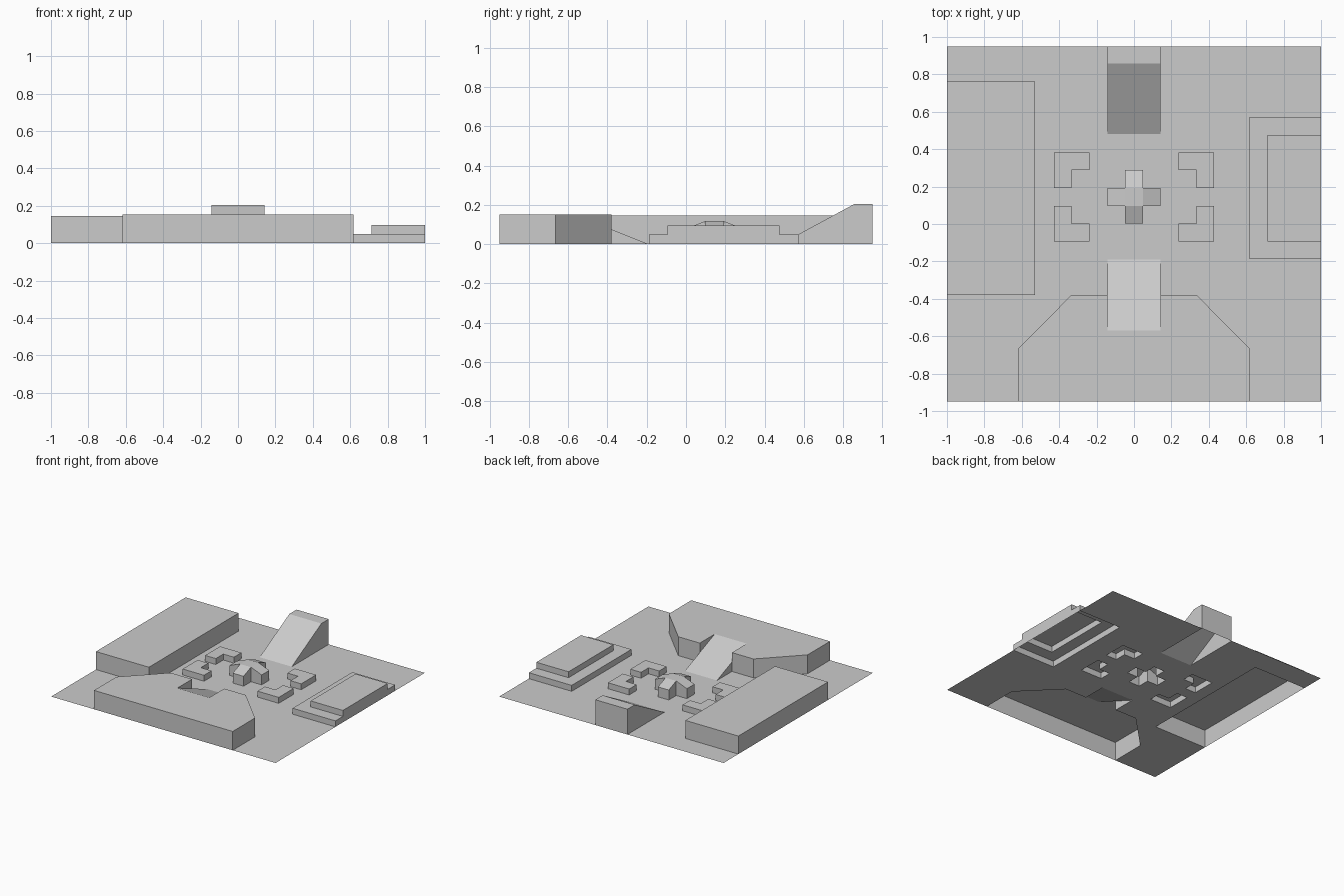
import bpy, bmesh

if "Cube" in bpy.data.objects:
    bpy.data.objects.remove(bpy.data.objects["Cube"])


def build(name, polys):
    """Join 3D polygons into one open shell whose top faces look up."""
    bm = bmesh.new()
    for p in polys:
        bm.faces.new([bm.verts.new(v) for v in p])
    bmesh.ops.remove_doubles(bm, verts=bm.verts, dist=1e-4)
    bmesh.ops.recalc_face_normals(bm, faces=bm.faces)
    if sum(f.normal.z * f.calc_area() for f in bm.faces) < 0:
        bmesh.ops.reverse_faces(bm, faces=bm.faces)
    return finish(name, bm)


def finish(name, bm):
    me = bpy.data.meshes.new(name)
    bm.to_mesh(me)
    bm.free()
    ob = bpy.data.objects.new(name, me)
    bpy.context.collection.objects.link(ob)
    return ob


def flat(path, z):
    return [(x, y, z) for x, y in path]


def walls(path, z0, z1, closed=True):
    ends = path[1:] + path[:1] if closed else path[1:]
    return [[(*a, z0), (*b, z0), (*b, z1), (*a, z1)] for a, b in zip(path, ends)]


def rect(x0, x1, y0, y1):
    return [(x0, y0), (x1, y0), (x1, y1), (x0, y1)]


X, Y = 1.0, 0.95      # half size of the ground
W = 0.143             # half width of both ramps
A, B = 0.048, 0.143   # half width and reach of the centre cross
CY = 0.145            # centre of the plaza

# corner walls around the centre
ell = [(0.428, 0.238), (0.238, 0.238), (0.238, 0.143),
       (0.333, 0.143), (0.333, 0.048), (0.428, 0.048)]
ells = [[(sx * x, CY + sy * y) for x, y in ell] for sx in (-1, 1) for sy in (-1, 1)]
for i, path in enumerate(ells):
    build(f"corner_wall_{i + 1}", walls(path, 0, 0.048) + [flat(path, 0.048)])

# centre cross with four sloping arms
hi, lo = 0.117, 0.08
polys = [flat(rect(-A, A, CY - A, CY + A), hi)]
for c, s in ((1, 0), (0, 1), (-1, 0), (0, -1)):
    def r(u, v, z):
        return (u * c - v * s, CY + u * s + v * c, z)
    polys.append([r(A, -A, hi), r(B, -A, lo), r(B, A, lo), r(A, A, hi)])
    polys.append([r(B, -A, 0), r(B, A, 0), r(B, A, lo), r(B, -A, lo)])
    for v in (-A, A):
        polys.append([r(A, v, 0), r(B, v, 0), r(B, v, lo), r(A, v, hi)])
build("centre_cross", polys)
cross = [(-A, CY - B), (A, CY - B), (A, CY - A), (B, CY - A), (B, CY + A), (A, CY + A),
         (A, CY + B), (-A, CY + B), (-A, CY + A), (-B, CY + A), (-B, CY - A), (-A, CY - A)]

# long block on the left
left = rect(-X, -0.528, -0.38, 0.762)
build("left_block", walls(left, 0, 0.145) + [flat(left, 0.145)])

# two-step platform on the right
upper = rect(0.713, X, -0.093, 0.477)
lower = rect(0.618, X, -0.188, 0.572)
tread = [lower[1], lower[0], lower[3], lower[2], upper[2], upper[3], upper[0], upper[1]]
edge = [upper[1], upper[2]]
build("right_platform",
      walls(lower[1:] + lower[:1], 0, 0.048)[1:] + [flat(tread, 0.048)]
      + walls([upper[2], upper[3], upper[0], upper[1]], 0.048, 0.096, False)
      + [flat(upper, 0.096)]
      + [[(X, -0.188, 0), (X, 0.572, 0), (X, 0.572, 0.048), (X, 0.477, 0.048),
          (X, 0.477, 0.096), (X, -0.093, 0.096), (X, -0.093, 0.048), (X, -0.188, 0.048)]])

# front block with its notch, and the ramp leading up into it
H, mid = 0.152, 0.076
body = [(-W, -0.38), (-0.335, -0.38), (-0.618, -0.665), (-0.618, -Y),
        (0.618, -Y), (0.618, -0.665), (0.335, -0.38), (W, -0.38)]
polys = walls(body, 0, H, False) + [flat(body + [(W, -0.57), (-W, -0.57)], H)]
for x in (-W, W):
    polys.append([(x, -0.57, H), (x, -0.38, H), (x, -0.38, mid)])
build("front_block", polys)
polys = [[(-W, -0.57, H), (W, -0.57, H), (W, -0.19, 0), (-W, -0.19, 0)]]
for x in (-W, W):
    polys.append([(x, -0.38, 0), (x, -0.19, 0), (x, -0.38, mid)])
build("front_ramp", polys)

# back ramp with a flat top
side = [(0.48, 0), (0.857, 0.204), (Y, 0.204), (Y, 0)]
polys = [[(x, y, z) for y, z in side] for x in (-W, W)]
for (y0, z0), (y1, z1) in zip(side, side[1:]):
    polys.append([(-W, y0, z0), (W, y0, z0), (W, y1, z1), (-W, y1, z1)])
build("back_ramp", polys)

# ground sheet, open under every raised part
outline = ([(-X, -Y), (-0.618, -Y), (-0.618, -0.665), (-0.335, -0.38), (-W, -0.38),
            (-W, -0.19), (W, -0.19), (W, -0.38), (0.335, -0.38), (0.618, -0.665),
            (0.618, -Y), (X, -Y)]
           + [lower[1], lower[0], lower[3], lower[2]]
           + [(X, Y), (W, Y), (W, 0.48), (-W, 0.48), (-W, Y), (-X, Y)]
           + [left[3], left[2], left[1], left[0]])
bm = bmesh.new()
for path in [outline, cross] + ells:
    vs = [bm.verts.new(v) for v in flat(path, 0)]
    for a, b in zip(vs, vs[1:] + vs[:1]):
        bm.edges.new((a, b))
bmesh.ops.triangle_fill(bm, edges=bm.edges, use_beauty=True, normal=(0, 0, 1))
bm.normal_update()
for f in bm.faces:
    if f.normal.z < 0:
        f.normal_flip()
bmesh.ops.dissolve_limit(bm, angle_limit=0.01, verts=bm.verts, edges=bm.edges)
finish("ground", bm)
